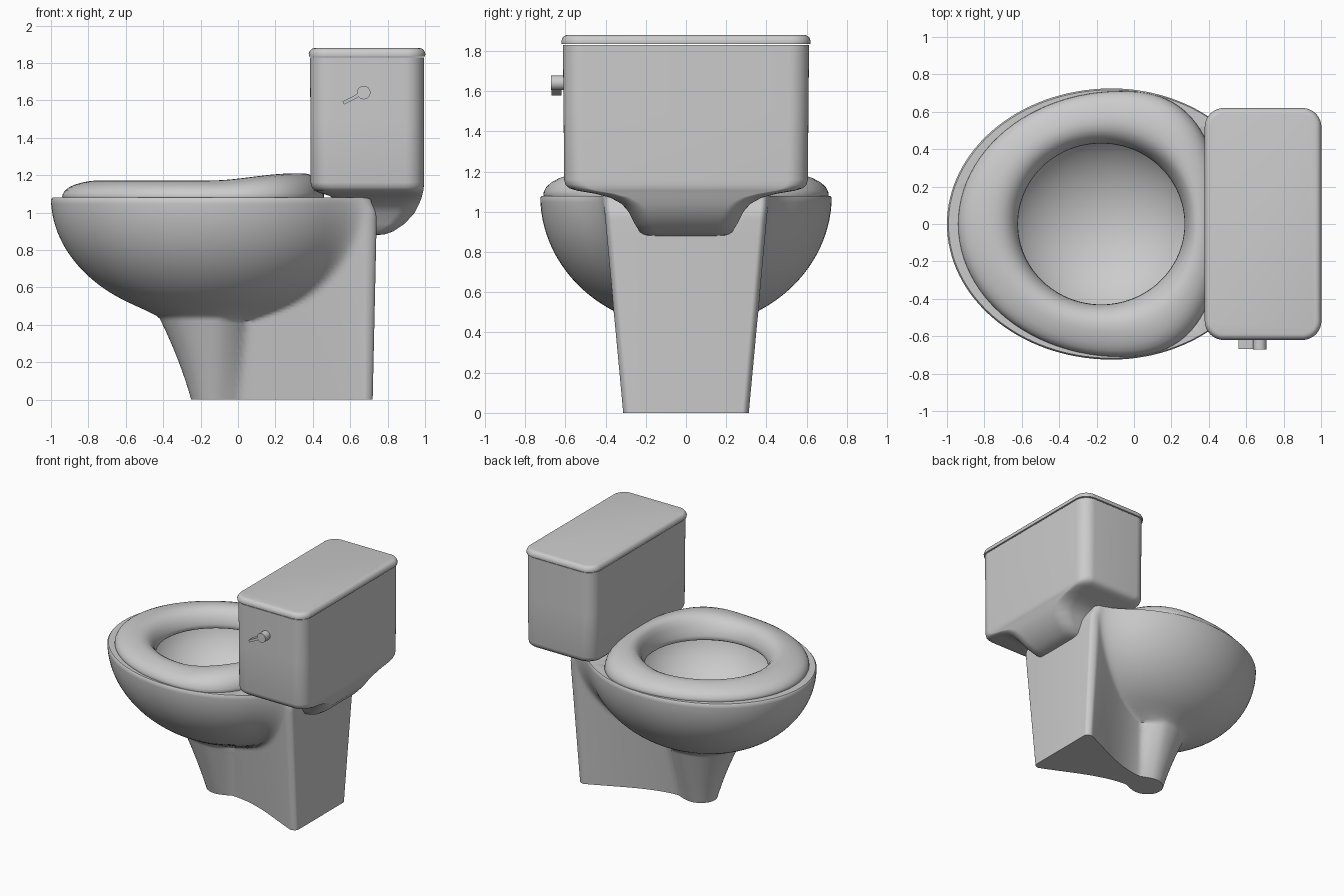
import bpy, bmesh, math
from mathutils import Matrix

if "Cube" in bpy.data.objects:
    bpy.data.objects.remove(bpy.data.objects["Cube"])


def finish(bm, name, angle=40):
    bmesh.ops.recalc_face_normals(bm, faces=bm.faces)
    me = bpy.data.meshes.new(name)
    bm.to_mesh(me)
    bm.free()
    ob = bpy.data.objects.new(name, me)
    bpy.context.collection.objects.link(ob)
    bpy.ops.object.select_all(action='DESELECT')
    ob.select_set(True)
    bpy.context.view_layer.objects.active = ob
    bpy.ops.object.shade_smooth_by_angle(angle=math.radians(angle))
    return ob


def loft(rings, name, closed=False, angle=40):
    """Skin a list of equal-length rings; cap the ends or close into a torus."""
    bm = bmesh.new()
    vs = [[bm.verts.new(p) for p in r] for r in rings]
    n = len(rings[0])
    pairs = list(zip(vs, vs[1:])) + ([(vs[-1], vs[0])] if closed else [])
    for a, b in pairs:
        for i in range(n):
            j = (i + 1) % n
            bm.faces.new((a[i], a[j], b[j], b[i]))
    if not closed:
        bm.faces.new(vs[0])
        bm.faces.new(vs[-1])
    return finish(bm, name, angle)


def smax(a, b, k):
    h = max(k - abs(a - b), 0) / k
    return max(a, b) + h * h * k / 4


def step(a, b, x):
    t = min(max((x - a) / (b - a), 0), 1)
    return t * t * (3 - 2 * t)


# Body: half-ellipsoid bowl blended into a front column and a flared rear block
CX, RIM, N = -0.12, 1.08, 64


def body_ring(z, inset=0.0):
    zz = min(z, RIM)
    s = math.sqrt(max(1 - ((RIM - zz) / 0.66) ** 2, 0))
    front = smax(0.88 * s, 0.13 + 0.28 * zz + 0.25 * zz * zz, 0.12) - inset
    rear = smax(0.85 * s, 0.13 + 0.1 * zz, 0.16)
    half = smax(0.725 * s, 0.12 + 0.3 * zz, 0.1) - inset
    x0, x1 = CX - front, 0.72 + 0.02 * min(zz / 0.9, 1) - 0.03 * step(0.98, 1.08, z)
    waist, wide, r = 0.08 + 0.15 * zz, 0.315 + 0.09 * zz, 0.06
    side = []
    for i in range(N + 1):
        x = x0 + (x1 - x0) * (1 - math.cos(math.pi * i / N)) / 2
        d = (x - CX) / (front if x < CX else rear)
        w = half * math.sqrt(max(1 - d * d, 0))
        if x > -0.2:
            t = min(max(x / 0.68, 0), 1)
            p = (waist + (wide - waist) * (0.6 * t ** 2 + 0.4 * step(0, 1, t))) * step(-0.2, 0, x)
            w = smax(w, p, 0.06 + 0.14 * zz)
        e = x1 - x
        if e < r:
            w -= 0.6 * (r - math.sqrt(max(r * r - (r - e) ** 2, 0)))
        side.append((x, w))
    ring = [(x0, 0, z)] + [(x, w, z) for x, w in side[1:]]
    return ring + [(x, -w, z) for x, w in reversed(side[1:])]


levels = [0.36 * i / 9 for i in range(9)] + [0.36 + 0.71 * (i / 40) ** 1.3 for i in range(41)]
body = loft([body_ring(z) for z in levels] + [body_ring(1.08, 0.008)], "bowl_and_pedestal", angle=50)

# Hollow inside of the bowl
bm = bmesh.new()
bmesh.ops.create_uvsphere(bm, u_segments=64, v_segments=40, radius=1,
                          matrix=Matrix.Translation((-0.17, 0, 1.09)) @ Matrix.Diagonal((0.54, 0.52, 0.42, 1)))
cutter = finish(bm, "bowl_cutter")
cutter.hide_render = True
mod = body.modifiers.new("hollow", 'BOOLEAN')
mod.operation, mod.object, mod.solver = 'DIFFERENCE', cutter, 'EXACT'
bpy.context.view_layer.objects.active = body
bpy.ops.object.modifier_apply(modifier="hollow")
bpy.data.objects.remove(cutter)


# Seat: ring between an egg outline and an inner ellipse, raised at the back
def seat_outer(a):
    c, s = math.cos(a), math.sin(a)
    n, ax = (2.5, 0.53) if c > 0 else (2.0, 0.87)
    return (-0.07 + math.copysign(abs(c) ** (2 / n), c) * ax,
            math.copysign(abs(s) ** (2 / n), s) * 0.71)


section = [(0.02, 1.07), (0, 1.085), (0.01, 1.1), (0.05, 1.12), (0.12, 1.137), (0.22, 1.151),
           (0.34, 1.162), (0.48, 1.17), (0.6, 1.172), (0.72, 1.165), (0.82, 1.15), (0.9, 1.125),
           (0.96, 1.095), (0.99, 1.065), (1.0, 1.04), (0.97, 1.03), (0.85, 1.03), (0.8, 1.07)]
M = 96
rings = []
for t, z in section:
    ring = []
    for i in range(M):
        a = 2 * math.pi * i / M
        ox, oy = seat_outer(a)
        ix, iy = -0.175 + 0.445 * math.cos(a), 0.43 * math.sin(a)
        x, y = ox + (ix - ox) * t, oy + (iy - oy) * t
        lift = 0.038 * step(-0.15, 0.3, x) * min(max((z - 1.09) / 0.07, 0), 1)
        ring.append((x, y, z + lift))
    rings.append(ring)
loft(rings, "seat", closed=True, angle=60)


# Tank and lid: stacked rounded rectangles
def rect_ring(z, x0, x1, hw, r, k=10):
    ring = []
    for cx, cy, a0 in ((x1 - r, hw - r, 0), (x0 + r, hw - r, 90),
                       (x0 + r, r - hw, 180), (x1 - r, r - hw, 270)):
        for i in range(k + 1):
            a = math.radians(a0 + 90 * i / k)
            ring.append((cx + r * math.cos(a), cy + r * math.sin(a), z))
    return ring


tank = [(0.88, 0.58, 0.74, 0.17, 0.06), (0.884, 0.575, 0.785, 0.205, 0.07), (0.90, 0.57, 0.83, 0.23, 0.08),
        (0.94, 0.56, 0.89, 0.255, 0.09), (1.0, 0.55, 0.945, 0.285, 0.1),
        (1.04, 0.54, 0.965, 0.32, 0.1), (1.07, 0.52, 0.978, 0.375, 0.1),
        (1.09, 0.49, 0.984, 0.45, 0.1), (1.105, 0.44, 0.988, 0.54, 0.1),
        (1.117, 0.41, 0.991, 0.58, 0.1), (1.135, 0.395, 0.993, 0.6, 0.1),
        (1.16, 0.388, 0.994, 0.606, 0.1), (1.5, 0.387, 0.994, 0.609, 0.1), (1.83, 0.385, 0.994, 0.612, 0.1)]
loft([rect_ring(*t) for t in tank], "tank", angle=60)

lid = [(1.836, 0.0), (1.85, -0.002)] + \
      [(1.85 + 0.03 * math.sin(a), 0.03 * (1 - math.cos(a))) for a in (0.3, 0.6, 0.9, 1.2, 1.57)]
loft([rect_ring(z, 0.38 + d, 1.0 - d, 0.618 - d, 0.1 - d) for z, d in lid], "tank_lid", angle=60)

# Flush lever: round knob with a thin slanted arm
bm = bmesh.new()
bmesh.ops.create_cone(bm, cap_ends=True, segments=32, radius1=0.036, radius2=0.036, depth=0.065,
                      matrix=Matrix.Translation((0.672, -0.638, 1.642)) @ Matrix.Rotation(math.pi / 2, 4, 'X'))
finish(bm, "flush_knob")
bm = bmesh.new()
bmesh.ops.create_cube(bm, size=1, matrix=Matrix.Translation((0.607, -0.643, 1.609))
                      @ Matrix.Rotation(-math.radians(27), 4, 'Y') @ Matrix.Diagonal((0.1, 0.05, 0.018, 1)))
finish(bm, "flush_arm")
